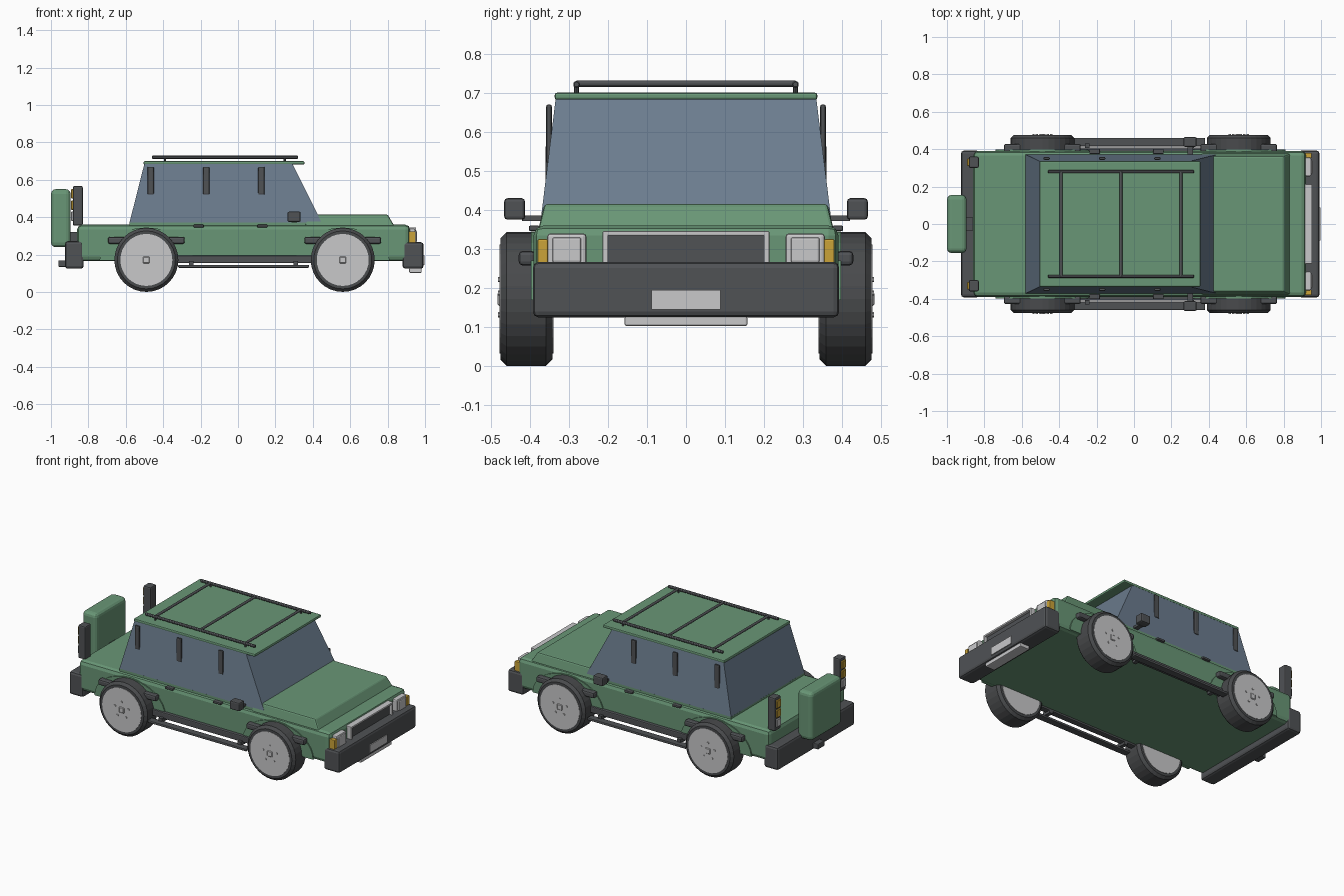
import bpy, bmesh, math
from mathutils import Matrix, Vector

if "Cube" in bpy.data.objects:
    bpy.data.objects.remove(bpy.data.objects["Cube"])


def material(name, rgb):
    m = bpy.data.materials.new(name)
    m.diffuse_color = (*rgb, 1)
    m.use_nodes = True
    m.node_tree.nodes["Principled BSDF"].inputs["Base Color"].default_value = m.diffuse_color
    return m


GREEN = material("green paint", (0.141, 0.305, 0.181))
GLASS = material("blue grey glass", (0.150, 0.205, 0.275))
DARK = material("dark grey plastic", (0.080, 0.085, 0.091))
RUBBER = material("tyre rubber", (0.066, 0.069, 0.073))
SILVER = material("light grey metal", (0.580, 0.580, 0.590))
AMBER = material("amber lens", (0.600, 0.370, 0.040))


def finish(name, bm, mat, bevel=0, segments=2):
    bmesh.ops.recalc_face_normals(bm, faces=bm.faces)
    me = bpy.data.meshes.new(name)
    bm.to_mesh(me)
    bm.free()
    me.materials.append(mat)
    ob = bpy.data.objects.new(name, me)
    bpy.context.collection.objects.link(ob)
    if bevel:
        mod = ob.modifiers.new("bevel", 'BEVEL')
        mod.width, mod.segments, mod.limit_method = bevel, segments, 'ANGLE'
    return ob


def box(name, x, y, z, mat, bevel=0, segments=2):
    """Box from (min, max) pairs."""
    bm = bmesh.new()
    bmesh.ops.create_cube(bm, size=1)
    for v in bm.verts:
        v.co = [(a + b) / 2 + c * (b - a) for (a, b), c in zip((x, y, z), v.co)]
    return finish(name, bm, mat, bevel, segments)


def side_box(name, x, y, z, mat, bevel=0, segments=2):
    """Box repeated on both sides of the car."""
    box(name + "_left", x, y, z, mat, bevel, segments)
    box(name + "_right", x, (-y[1], -y[0]), z, mat, bevel, segments)


def frustum(name, low, high, mat, bevel=0):
    """Tapered block; each end is (x0, x1, half_width, z)."""
    bm = bmesh.new()
    rings = [[bm.verts.new(p) for p in ((a, -w, z), (b, -w, z), (b, w, z), (a, w, z))]
             for a, b, w, z in (low, high)]
    bm.faces.new(rings[0])
    bm.faces.new(rings[1])
    for i in range(4):
        j = (i + 1) % 4
        bm.faces.new((rings[0][i], rings[0][j], rings[1][j], rings[1][i]))
    return finish(name, bm, mat, bevel)


def rod(name, start, end, radius, mat, sides=12, bevel=0):
    """Cylinder between two points."""
    a, b = Vector(start), Vector(end)
    turn = (b - a).to_track_quat('Z', 'Y').to_matrix().to_4x4()
    bm = bmesh.new()
    bmesh.ops.create_cone(bm, cap_ends=True, segments=sides, radius1=radius, radius2=radius,
                          depth=(b - a).length, matrix=Matrix.Translation((a + b) / 2) @ turn)
    return finish(name, bm, mat, bevel, 1)


def arch(name, cx, s):
    """Shallow half-ellipse fender bulge."""
    bm = bmesh.new()
    pts = [(cx + 0.25 * math.cos(math.pi * i / 16), 0.17 + 0.175 * math.sin(math.pi * i / 16))
           for i in range(17)]
    face = bm.faces.new([bm.verts.new((x, s * 0.37, z)) for x, z in pts])
    ext = bmesh.ops.extrude_face_region(bm, geom=[face])
    for v in ext["geom"]:
        if isinstance(v, bmesh.types.BMVert):
            v.co.y = s * 0.397
    finish(name, bm, GREEN)


# Body, hood, cabin glass and roof
box("lower_body", (-0.86, 0.92), (-0.39, 0.39), (0.165, 0.36), GREEN, 0.025)
frustum("hood", (0.36, 0.838, 0.378, 0.35), (0.36, 0.80, 0.362, 0.415), GREEN, 0.008)
frustum("cabin_glass", (-0.58, 0.447, 0.372, 0.372), (-0.50, 0.29, 0.333, 0.688), GLASS)
frustum("cabin_base", (-0.58, 0.447, 0.372, 0.35), (-0.58, 0.447, 0.372, 0.373), GREEN)
box("roof", (-0.505, 0.355), (-0.336, 0.336), (0.682, 0.70), GREEN, 0.006)

# Roof rack
for s in (-1, 1):
    rod("rack_rail", (-0.46, s * 0.28, 0.721), (0.32, s * 0.28, 0.721), 0.009, DARK, 12, 0.003)
    for x in (-0.39, 0.25):
        rod("rack_foot", (x, s * 0.28, 0.695), (x, s * 0.28, 0.72), 0.006, DARK, 8)
for x in (-0.39, -0.07, 0.25):
    rod("rack_crossbar", (x, -0.28, 0.723), (x, 0.28, 0.723), 0.008, DARK)

# Wheels, hubs, fender bulges and flare bars
for cx in (-0.49, 0.56):
    for s in (-1, 1):
        rod("tyre", (cx, s * 0.342, 0.172), (cx, s * 0.475, 0.172), 0.171, RUBBER, 32, 0.016)
        rod("hub_disc", (cx, s * 0.339, 0.172), (cx, s * 0.477, 0.172), 0.139, SILVER, 32)
        box("hub_cap", (cx - 0.018, cx + 0.018), sorted((s * 0.47, s * 0.482)),
            (0.154, 0.19), SILVER, 0.004, 1)
        for k in range(5):
            a = math.pi / 2 + k * math.tau / 5
            x, z = cx + 0.05 * math.cos(a), 0.172 + 0.05 * math.sin(a)
            rod("wheel_bolt", (x, s * 0.47, z), (x, s * 0.481, z), 0.007, SILVER, 6)
        arch("fender_bulge", cx, s)
    side_box("flare_bar", (cx - 0.205, cx + 0.205), (0.385, 0.428), (0.258, 0.295), DARK, 0.01)

# Sills and side steps
side_box("sill", (-0.33, 0.40), (0.37, 0.41), (0.155, 0.195), DARK, 0.006)
side_box("side_step", (-0.32, 0.38), (0.415, 0.46), (0.13, 0.146), DARK, 0.005)
for x in (-0.25, 0.31):
    side_box("step_bracket", (x - 0.012, x + 0.012), (0.37, 0.43), (0.14, 0.165), DARK)

# Bumpers, plate, skid plate and hitch
box("front_bumper", (0.88, 0.992), (-0.392, 0.392), (0.125, 0.267), DARK, 0.015)
box("rear_bumper", (-0.925, -0.825), (-0.392, 0.392), (0.125, 0.272), DARK, 0.015)
box("number_plate", (0.99, 0.997), (-0.088, 0.088), (0.145, 0.195), SILVER)
box("skid_plate", (0.915, 0.982), (-0.157, 0.157), (0.103, 0.128), SILVER, 0.005)
box("tow_hitch", (-0.96, -0.86), (-0.034, 0.034), (0.135, 0.17), DARK, 0.005)

# Grille with bright frame
box("grille", (0.91, 0.935), (-0.2, 0.2), (0.25, 0.335), DARK)
box("grille_frame_top", (0.91, 0.952), (-0.213, 0.213), (0.334, 0.346), SILVER, 0.003)
side_box("grille_frame_side", (0.91, 0.952), (0.199, 0.213), (0.25, 0.345), SILVER, 0.003)

# Headlights and indicators
side_box("headlight", (0.90, 0.948), (0.255, 0.355), (0.255, 0.34), SILVER, 0.008)
side_box("headlight_lens", (0.94, 0.956), (0.268, 0.342), (0.265, 0.33), SILVER, 0.006)
side_box("indicator", (0.90, 0.95), (0.353, 0.38), (0.255, 0.325), AMBER, 0.004)

# Spare wheel case and its bracket
box("spare_case", (-1.0, -0.895), (-0.155, 0.155), (0.24, 0.55), GREEN, 0.025, 3)
box("spare_bracket", (-0.92, -0.85), (-0.035, 0.035), (0.26, 0.32), DARK)

# Tail lamps standing on the rear corners
side_box("tail_lamp", (-0.883, -0.83), (0.30, 0.36), (0.355, 0.567), DARK, 0.008)
for z, mat in ((0.50, AMBER), (0.44, AMBER), (0.38, SILVER)):
    side_box("tail_lens", (-0.892, -0.88), (0.31, 0.35), (z, z + 0.05), mat, 0.003, 1)

# Window trim strips and door handles
for x in (-0.467, -0.17, 0.125):
    side_box("window_trim", (x - 0.017, x + 0.017), (0.343, 0.358), (0.52, 0.67), DARK, 0.006)
for x in (-0.21, 0.13):
    side_box("door_handle", (x - 0.028, x + 0.028), (0.375, 0.402), (0.346, 0.36), DARK, 0.004)

# Door mirrors
side_box("mirror", (0.265, 0.335), (0.412, 0.465), (0.375, 0.43), DARK, 0.008)
side_box("mirror_arm", (0.285, 0.315), (0.35, 0.42), (0.372, 0.386), DARK)
